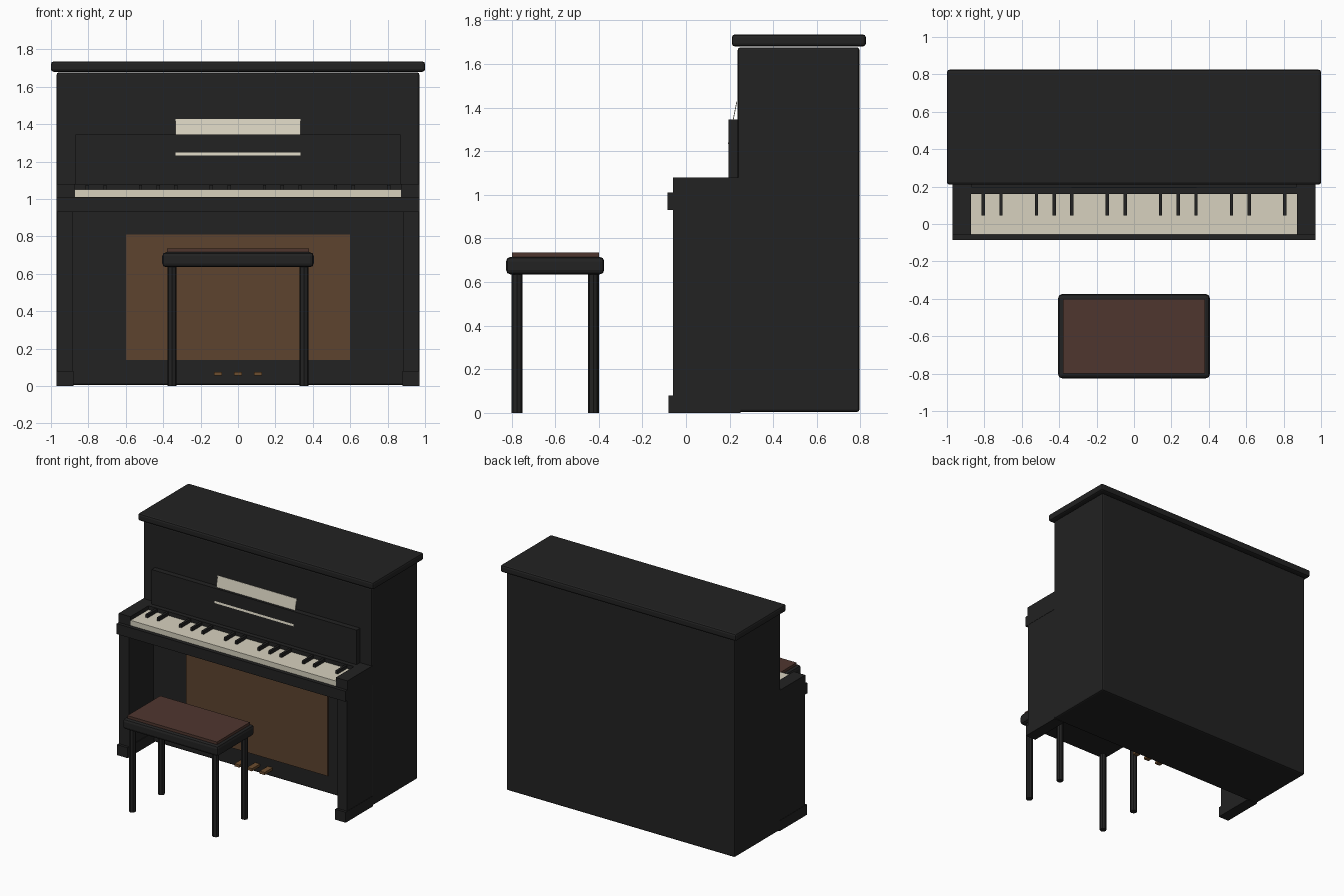
import bpy, math

if "Cube" in bpy.data.objects:
    bpy.data.objects.remove(bpy.data.objects["Cube"])


def material(name, rgb):
    m = bpy.data.materials.new(name)
    m.diffuse_color = (*rgb, 1)
    m.use_nodes = True
    m.node_tree.nodes["Principled BSDF"].inputs["Base Color"].default_value = m.diffuse_color
    return m


BLACK = material("black lacquer", (0.016, 0.016, 0.016))
IVORY = material("ivory", (0.68, 0.64, 0.52))
WOOD = material("brown wood", (0.110, 0.056, 0.028))
LEATHER = material("dark red leather", (0.078, 0.037, 0.028))
BRASS = material("dull brass", (0.15, 0.075, 0.028))


def box(name, x, y, z, mat, bevel=0, segments=2):
    """Box from (min, max) ranges on each axis, with optional rounded edges."""
    bpy.ops.mesh.primitive_cube_add(size=1)
    ob = bpy.context.object
    ob.name = name
    for v in ob.data.vertices:
        v.co = [r[0] + (c + 0.5) * (r[1] - r[0]) for c, r in zip(v.co, (x, y, z))]
    ob.data.materials.append(mat)
    if bevel:
        mod = ob.modifiers.new("rounded edges", 'BEVEL')
        mod.width = bevel
        mod.segments = segments
    return ob


# Case and lid
box("case", (-0.97, 0.97), (0.237, 0.795), (0.004, 1.676), BLACK, 0.012)
box("lid", (-1, 1), (0.21, 0.825), (1.68, 1.735), BLACK, 0.014)

# Side arms with feet and cheek blocks
for s, side in ((-1, "left"), (1, "right")):
    def span(a, b):
        return tuple(sorted((s * a, s * b)))
    box(side + "_arm", span(0.885, 0.968), (-0.06, 0.25), (0, 1.01), BLACK)
    box(side + "_foot", span(0.88, 0.97), (-0.08, 0.25), (0, 0.08), BLACK)
    box(side + "_cheek_block", span(0.872, 0.97), (-0.06, 0.25), (1.0, 1.08), BLACK)

# Key bed, keys and fallboard
box("key_bed", (-0.97, 0.97), (-0.085, 0.25), (0.93, 1.01), BLACK)
box("white_keys", (-0.872, 0.872), (-0.055, 0.17), (1.005, 1.05), IVORY)
box("key_backrail", (-0.872, 0.872), (0.16, 0.25), (1.005, 1.08), BLACK)
box("fallboard", (-0.87, 0.87), (0.195, 0.25), (1.07, 1.345), BLACK)
for i in (0, 1, 3, 4, 5, 7, 8, 10, 11, 12, 14, 15, 17):
    x = -0.806 + 0.0948 * i
    box("black_key", (x - 0.009, x + 0.009), (0.045, 0.165), (1.045, 1.075), BLACK)

# Leaning music sheet, its lower edge showing through the board
sheet = box("music_sheet", (-0.335, 0.335), (-0.002, 0.002), (0, 0.2), IVORY)
sheet.location = (0, 0.194, 1.232)
sheet.rotation_euler.x = -math.atan2(0.04, 0.2)

# Lower panel and pedals
box("lower_panel", (-0.6, 0.6), (0.229, 0.239), (0.14, 0.81), WOOD)
for x in (-0.107, 0, 0.107):
    box("pedal", (x - 0.021, x + 0.021), (0.14, 0.25), (0.056, 0.076), BRASS)

# Bench
box("bench_frame", (-0.405, 0.405), (-0.825, -0.375), (0.635, 0.715), BLACK, 0.02)
box("bench_cushion", (-0.38, 0.38), (-0.798, -0.4), (0.705, 0.735), LEATHER)
for x in (-0.353, 0.353):
    for y in (-0.775, -0.425):
        bpy.ops.mesh.primitive_cylinder_add(vertices=8, radius=0.025, depth=0.65,
                                            location=(x, y, 0.325))
        leg = bpy.context.object
        leg.name = "bench_leg"
        leg.data.materials.append(BLACK)
